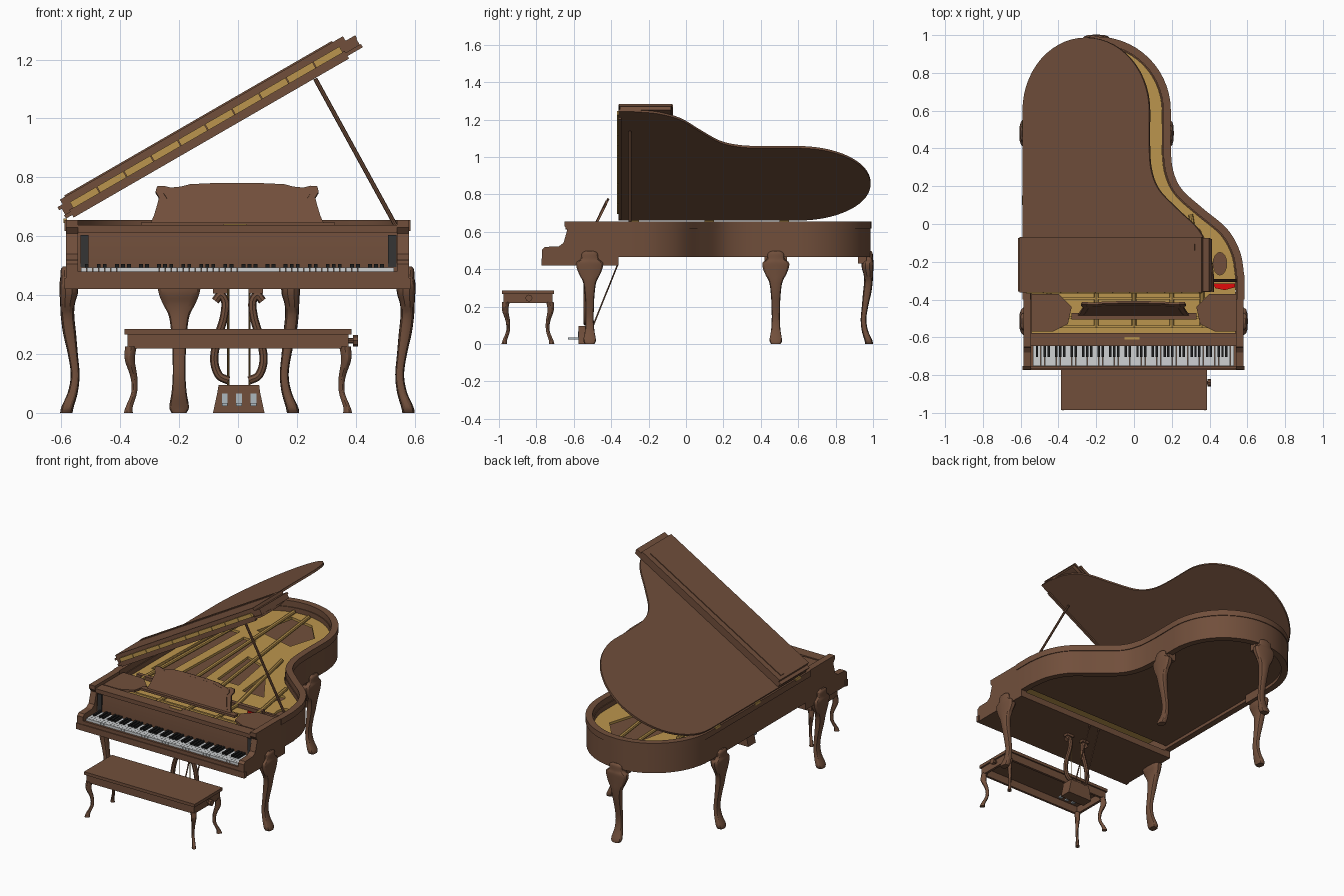
import bpy, bmesh, math
from mathutils import Vector, Matrix

if "Cube" in bpy.data.objects:
    bpy.data.objects.remove(bpy.data.objects["Cube"])

def material(name, rgb):
    m = bpy.data.materials.new(name)
    m.diffuse_color = (*rgb, 1)
    m.use_nodes = True
    m.node_tree.nodes["Principled BSDF"].inputs["Base Color"].default_value = m.diffuse_color
    return m

WOOD = material("brown wood", (0.165, 0.078, 0.044))
GOLD = material("gold plate", (0.5, 0.3, 0.075))
WHITE = material("white keys", (0.62, 0.64, 0.65))
BLACK = material("black keys", (0.012, 0.012, 0.012))
GREY = material("dark grey", (0.035, 0.035, 0.035))
RED = material("red felt", (0.75, 0.003, 0.003))
SILVER = material("silver pedals", (0.42, 0.48, 0.52))

def finish(name, bm, mat):
    bmesh.ops.recalc_face_normals(bm, faces=bm.faces)
    me = bpy.data.meshes.new(name)
    bm.to_mesh(me)
    bm.free()
    me.materials.append(mat)
    ob = bpy.data.objects.new(name, me)
    bpy.context.collection.objects.link(ob)
    return ob

def boxes(name, items, mat):
    """Each item is x0, x1, y0, y1, z0, z1."""
    bm = bmesh.new()
    for x0, x1, y0, y1, z0, z1 in items:
        m = Matrix.Translation(((x0+x1)/2, (y0+y1)/2, (z0+z1)/2)) @ Matrix.Diagonal((x1-x0, y1-y0, z1-z0, 1))
        bmesh.ops.create_cube(bm, size=1, matrix=m)
    return finish(name, bm, mat)

def prism(name, pts, lo, hi, axis, mat):
    """Extrude a 2D profile along one axis."""
    place = {'x': lambda a, b, h: (h, a, b), 'y': lambda a, b, h: (a, h, b), 'z': lambda a, b, h: (a, b, h)}[axis]
    bm = bmesh.new()
    rings = [[bm.verts.new(place(a, b, h)) for a, b in pts] for h in (lo, hi)]
    for r in rings:
        bm.faces.new(r)
    n = len(pts)
    for i in range(n):
        j = (i+1) % n
        bm.faces.new((rings[0][i], rings[0][j], rings[1][j], rings[1][i]))
    return finish(name, bm, mat)

def catmull(pts, n):
    p = [Vector(q) for q in pts]
    p = [2*p[0]-p[1]] + p + [2*p[-1]-p[-2]]
    out = []
    for i in range(1, len(p)-2):
        a, b, c, d = p[i-1:i+3]
        for k in range(n):
            t = k/n
            out.append(0.5*(2*b + (c-a)*t + (2*a-5*b+4*c-d)*t*t + (3*b-a-3*c+d)*t**3))
    return out + [p[-2]]

def from_curve(name, cu, mat):
    ob = bpy.data.objects.new(name, cu)
    bpy.context.collection.objects.link(ob)
    me = bpy.data.meshes.new_from_object(ob.evaluated_get(bpy.context.evaluated_depsgraph_get()))
    bpy.data.objects.remove(ob)
    me.materials.clear()
    me.materials.append(mat)
    ob = bpy.data.objects.new(name, me)
    bpy.context.collection.objects.link(ob)
    return ob

def spline(cu, pts, cyclic):
    s = cu.splines.new('POLY')
    s.points.add(len(pts)-1)
    for q, p in zip(s.points, pts):
        q.co = (*p, 0, 1) if len(p) == 2 else (*p, 1)
    s.use_cyclic_u = cyclic

def tube(name, pts, r, mat):
    cu = bpy.data.curves.new(name, 'CURVE')
    cu.dimensions = '3D'
    cu.bevel_depth, cu.bevel_resolution, cu.use_fill_caps = r, 2, True
    spline(cu, pts, False)
    return from_curve(name, cu, mat)

def outline(off, yf):
    """Piano plan shape from right front round the tail to left front, inset by off."""
    side = [(.58, -.28), (.557, -.15), (.49, -.03), (.36, .08), (.25, .18), (.203, .28), (.19, .4), (.19, .59)]
    pts = [Vector((.58, yf))] + catmull(side, 5)
    pts += [Vector((-.197+.387*math.cos(a), .6+.387*math.sin(a))) for a in (math.pi*i/28 for i in range(29))]
    pts.append(Vector((-.584, yf)))
    out = []
    for i, p in enumerate(pts):
        d = (pts[min(i+1, len(pts)-1)] - pts[max(i-1, 0)]).normalized()
        if i in (0, len(pts)-1):
            d = Vector((0, 1 if i == 0 else -1))
        out.append(p + off*Vector((-d.y, d.x)))
    return out

def leg(name, loc, angle, sections):
    """Cabriole leg: sections are z, outer, inner, half width; +x points outward."""
    bm = bmesh.new()
    rings = []
    n = 14
    for z, o, i, w in catmull(sections, 4):
        ring = []
        for k in range(n):
            c, s = math.cos(2*math.pi*k/n), math.sin(2*math.pi*k/n)
            sq = lambda v: math.copysign(abs(v)**0.7, v)
            ring.append(bm.verts.new(((o+i)/2 + (o-i)/2*sq(c), w*sq(s), z)))
        rings.append(ring)
    for a, b in zip(rings, rings[1:]):
        for k in range(n):
            bm.faces.new((a[k], a[(k+1) % n], b[(k+1) % n], b[k]))
    bm.faces.new(rings[0])
    bm.faces.new(rings[-1])
    bm.transform(Matrix.Translation((*loc, 0)) @ Matrix.Rotation(angle, 4, 'Z'))
    return finish(name, bm, WOOD)

# Case: curved rim, top moulding, soundboard
prism("rim", outline(0, -.4) + outline(.04, -.4)[::-1], .465, .617, 'z', WOOD)
prism("rim_moulding", outline(-.005, -.4) + outline(.035, -.4)[::-1], .617, .655, 'z', WOOD)
prism("soundboard", outline(.038, -.35), .485, .55, 'z', WOOD)
cheek = [(-.77, .42), (-.77, .505), (-.755, .519), (-.68, .522), (-.655, .54), (-.635, .61), (-.65, .63),
         (-.65, .655), (-.4, .655), (-.4, .465), (-.36, .465), (-.36, .42)]
prism("right_cheek", cheek, .54, .58, 'x', WOOD)
prism("left_cheek", cheek, -.584, -.544, 'x', WOOD)
boxes("keybed", [(-.544, .54, -.765, -.36, .42, .46), (-.59, .586, -.773, -.753, .42, .458),
                 (-.544, .54, -.768, -.755, .458, .48)], WOOD)

# Gold plate with openings, and raised struts
cu = bpy.data.curves.new("plate", 'CURVE')
cu.dimensions, cu.fill_mode, cu.extrude = '2D', 'BOTH', .008
spline(cu, outline(.042, -.58), True)
for hole in ([(-.5, -.15), (-.39, -.15), (-.37, .55), (-.48, .55)], [(-.33, -.1), (-.17, -.1), (-.22, .5), (-.31, .5)],
             [(-.3, .62), (-.02, .55), (.03, .72), (-.08, .85), (-.24, .88)],
             [(-.11, -.05), (.04, -.05), (-.01, .25), (-.14, .3)], [(.1, -.1), (.25, -.1), (.12, .1), (.07, .25)]):
    spline(cu, hole, True)
for cx, cy, rx, ry in ((.455, -.21, .036, .06), (.33, -.06, .03, .04)):
    spline(cu, [(cx+rx*math.cos(a*math.pi/8), cy+ry*math.sin(a*math.pi/8)) for a in range(16)], True)
plate = from_curve("gold_plate", cu, GOLD)
plate.location.z = .58
for x0, x1, y1 in ((-.45, -.42, .68), (-.2, -.26, .93), (.0, -.15, .92), (.2, .06, .35), (.36, .3, .05)):
    tube("plate_strut", [(x0, -.55, .597), (x0, -.3, .6), (x1, y1, .597)], .012, GOLD)
boxes("pin_rails", [(-.5, .5, y, y+.012, .587, .604) for y in (-.55, -.5, -.4)], GOLD)
boxes("damper_rail", [(-.5, .38, -.3, -.275, .587, .61), (.4, .54, -.306, -.29, .587, .61)], WOOD)
prism("red_felt", [(.42, -.315), (.535, -.315), (.535, -.335), (.48, -.35), (.43, -.34)], .588, .604, 'z', RED)
boxes("red_strip", [(.3, .38, -.335, -.325, .588, .602)], RED)

# Keyboard
w, x0 = 1.064/52, -.534
boxes("white_keys", [(x0+i*w+.0006, x0+(i+1)*w-.0006, -.752, -.625, .462, .494) for i in range(52)], WHITE)
boxes("black_keys", [(x0+(i+1)*w-.0064, x0+(i+1)*w+.0064, -.703, -.625, .49, .506)
                     for i in range(51) if i % 7 in (0, 2, 3, 5, 6)], BLACK)
prism("fallboard", [(-.632, .495), (-.622, .612), (-.59, .612), (-.59, .462), (-.628, .462)], -.544, .54, 'x', WOOD)
boxes("fallboard_ends", [(-.535, -.508, -.636, -.62, .495, .604), (.51, .539, -.636, -.62, .495, .604)], GREY)
boxes("front_rail", [(-.544, .54, -.645, -.578, .612, .638)], WOOD)
boxes("rail_plate", [(-.05, .03, -.612, -.597, .637, .641)], GOLD)

# Music desk: side shelves, base rail, shaped board and raised panel
for s in (-1, 1):
    prism("desk_shelf", [(s*.543, -.57), (s*.43, -.57), (s*.35, -.53), (s*.33, -.44), (s*.4, -.37), (s*.543, -.37)],
          .622, .636, 'z', WOOD)
boxes("desk_base", [(-.33, .33, -.505, -.47, .632, .646)], WOOD)
half = [(.295, 0), (.283, .03), (.272, .07), (.265, .1), (.277, .122), (.272, .142), (.25, .144), (.225, .137),
        (.19, .141), (.16, .15), (.08, .154)]
def desk(name, k, lo, hi):
    right = [(x*k, .076+(z-.076)*(1-(1-k)*1.8)) for x, z in half]
    ob = prism(name, right + [(-x, z) for x, z in right[::-1]], lo, hi, 'y', WOOD)
    ob.location, ob.rotation_euler = (-.003, -.487, .642), (math.radians(-26), 0, 0)
desk("music_desk", 1, 0, .012)
desk("music_desk_panel", .9, -.003, 0)

# Open lid with folded front flap, tilted about the left edge
def tilt(ob):
    ob.data.transform(Matrix.Translation((.584, 0, 0)))
    ob.location, ob.rotation_euler = (-.584, 0, .66), (0, math.radians(-30), 0)
tilt(prism("lid", outline(0, -.36), 0, .013, 'z', WOOD))
tilt(boxes("lid_front_edge", [(-.56, .52, -.36, -.345, -.01, .02)], WOOD))
tilt(boxes("lid_flap", [(-.57, .54, -.362, -.07, .048, .066), (-.59, .578, -.357, -.075, .036, .048),
                        (-.55, .5, -.14, -.105, .066, .071)], WOOD))
tilt(boxes("flap_spacer", [(-.58, .575, -.352, -.08, .012, .037)], WOOD))
tilt(boxes("lid_long_hinge", [(-.545+i*.106, -.442+i*.106, -.369, -.352, .018, .042) for i in range(10)], GOLD))
boxes("side_hinges", [(-.592, -.58, y, y+.05, .645, .66) for y in (-.3, .1, .5)], GOLD)

# Lid prop
tube("lid_prop", [(.55, -.3, .61), (.262, -.3, 1.135)], .0075, WOOD)

# Piano legs
shape = [(0, 0, -.042, .026), (.02, -.004, -.046, .034), (.07, -.026, -.06, .026), (.13, -.036, -.066, .022),
         (.2, -.026, -.06, .023), (.27, -.01, -.054, .027), (.33, -.002, -.048, .036), (.37, .0, -.05, .056),
         (.405, .002, -.06, .07), (.435, .003, -.06, .072), (.455, .0, -.05, .048), (.485, -.002, -.04, .042),
         (.498, -.01, -.03, .02)]
for name, loc, a in (("front_right_leg", (.6, -.515), 0), ("front_left_leg", (-.604, -.515), 180),
                     ("middle_right_leg", (.208, .48), 0), ("middle_left_leg", (-.604, .48), 180),
                     ("tail_leg", (-.2, 1.0), 90)):
    leg(name, loc, math.radians(a), shape)
boxes("leg_blocks", [(.13, .18, .42, .54, .43, .49), (-.575, -.52, .42, .54, .43, .49), (-.26, -.14, .92, .965, .43, .49)], WOOD)

# Pedal lyre
prism("pedal_box", [(-.085, 0), (.09, 0), (.075, .07), (.072, .095), (-.066, .095), (-.07, .07)], -.575, -.5, 'y', WOOD)
arm = [(.035, .11), (.068, .128), (.084, .18), (.073, .25), (.052, .32), (.046, .375), (.062, .4), (.08, .38)]
for s in (-1, 1):
    tube("lyre_arm", [(s*p.x+.003, -.535, p.y) for p in catmull(arm, 5)], .014, WOOD)
    tube("pedal_rod", [(s*.036+.003, -.535, .09), (s*.036+.003, -.535, .43)], .002, GOLD)
    tube("lyre_brace", [(s*.036+.003, -.5, .09), (s*.036+.003, -.365, .425)], .004, WOOD)
    boxes("lyre_cap", [(s*.06-.025, s*.06+.025, -.55, -.52, .405, .421)], WOOD)
boxes("pedals", [(x-.01, x+.01, -.63, -.57, .024, .034) for x in (-.045, .004, .053)], SILVER)
boxes("pedal_plates", [(x-.01, x+.01, -.578, -.574, .034, .066) for x in (-.045, .004, .053)], SILVER)

# Bench: top, open apron, legs, side knob
boxes("bench_top", [(-.386, .386, -.984, -.706, .266, .285)], WOOD)
boxes("bench_apron", [(-.376, .376, -.975, -.96, .218, .266), (-.376, .376, -.73, -.715, .218, .266),
                      (-.376, -.36, -.96, -.73, .218, .266), (.36, .376, -.96, -.73, .218, .266)], WOOD)
bshape = [(0, .008, -.024, .012), (.02, .0, -.024, .01), (.07, -.026, -.046, .008), (.12, -.024, -.046, .01),
          (.18, .002, -.032, .014), (.225, -.002, -.038, .018)]
for sx in (-1, 1):
    for sy in (-1, 1):
        leg("bench_leg", (sx*.378, -.845+sy*.132), math.atan2(sy, sx), bshape)
tube("bench_knob_stem", [(.37, -.84, .245), (.392, -.84, .245)], .009, WOOD)
tube("bench_knob", [(.39, -.84, .245), (.408, -.84, .245)], .019, WOOD)

# Smooth curved surfaces, keep edges crisp
for ob in bpy.context.scene.objects:
    ob.select_set(True)
    bpy.context.view_layer.objects.active = ob
bpy.ops.object.shade_smooth_by_angle(angle=math.radians(30))
